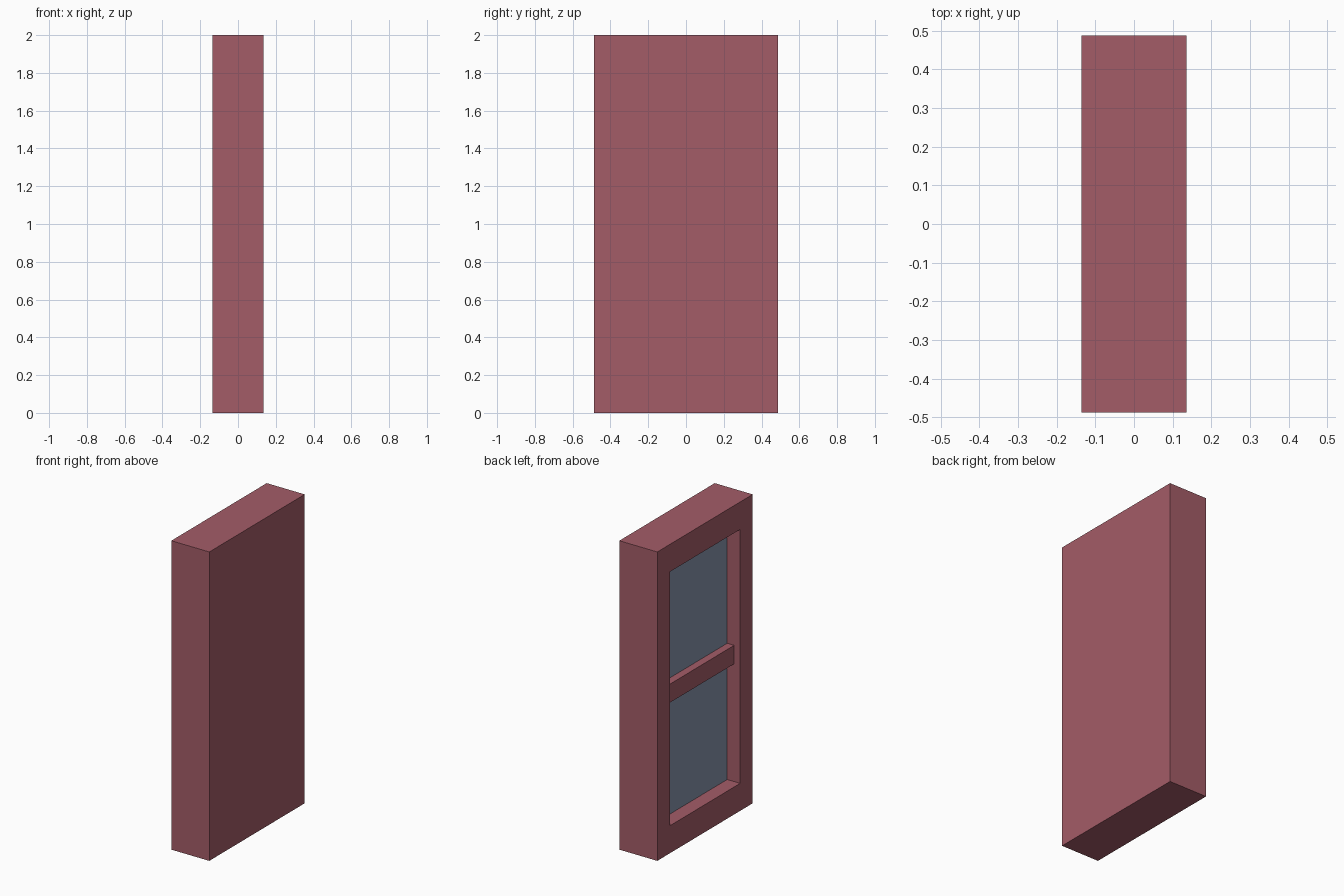
import bpy, bmesh
from mathutils import Vector

cube = bpy.data.objects.get("Cube")
if cube:
    bpy.data.objects.remove(cube, do_unlink=True)


def make_material(name, rgb):
    mat = bpy.data.materials.new(name)
    mat.use_nodes = True
    mat.diffuse_color = (*rgb, 1)
    mat.node_tree.nodes["Principled BSDF"].inputs["Base Color"].default_value = (*rgb, 1)
    return mat


def box(bm, low, high):
    low, high = Vector(low), Vector(high)
    verts = bmesh.ops.create_cube(bm, size=1)["verts"]
    bmesh.ops.scale(bm, vec=high - low, verts=verts)
    bmesh.ops.translate(bm, vec=(low + high) / 2, verts=verts)


def finish(bm, name, materials):
    bmesh.ops.recalc_face_normals(bm, faces=bm.faces[:])
    mesh = bpy.data.meshes.new(name)
    bm.to_mesh(mesh)
    bm.free()
    for mat in materials:
        mesh.materials.append(mat)
    obj = bpy.data.objects.new(name, mesh)
    bpy.context.collection.objects.link(obj)
    return obj


frame_red = make_material("dusty red frame", (0.37, 0.107, 0.137))
glass_blue = make_material("blue grey glass", (0.242, 0.30, 0.412))

HALF_X, HALF_Y, HEIGHT = 0.136, 0.488, 2.0
OPEN_Y, OPEN_Z = 0.36, 0.822      # half sizes of the opening
GLASS_X, BAR_X = -0.043, -0.093   # planes of the glass and the bar's face

# Window casing: a solid block with one wide side cut back to the glass
bm = bmesh.new()
box(bm, (-HALF_X, -HALF_Y, 0), (HALF_X, HALF_Y, HEIGHT))
bm.normal_update()
pane = min(bm.faces, key=lambda f: f.normal.x)
bmesh.ops.inset_region(bm, faces=[pane], thickness=0.1)
for v in pane.verts:
    v.co.y = OPEN_Y if v.co.y > 0 else -OPEN_Y
    v.co.z = HEIGHT / 2 + (OPEN_Z if v.co.z > HEIGHT / 2 else -OPEN_Z)
pane = bmesh.ops.extrude_discrete_faces(bm, faces=[pane])["faces"][0]
for v in pane.verts:
    v.co.x = GLASS_X
pane.material_index = 1
finish(bm, "window_casing", [frame_red, glass_blue])

# Crossbar between the upper and lower panes
bm = bmesh.new()
box(bm, (BAR_X, -OPEN_Y, 0.94), (GLASS_X, OPEN_Y, 1.06))
finish(bm, "crossbar", [frame_red])
